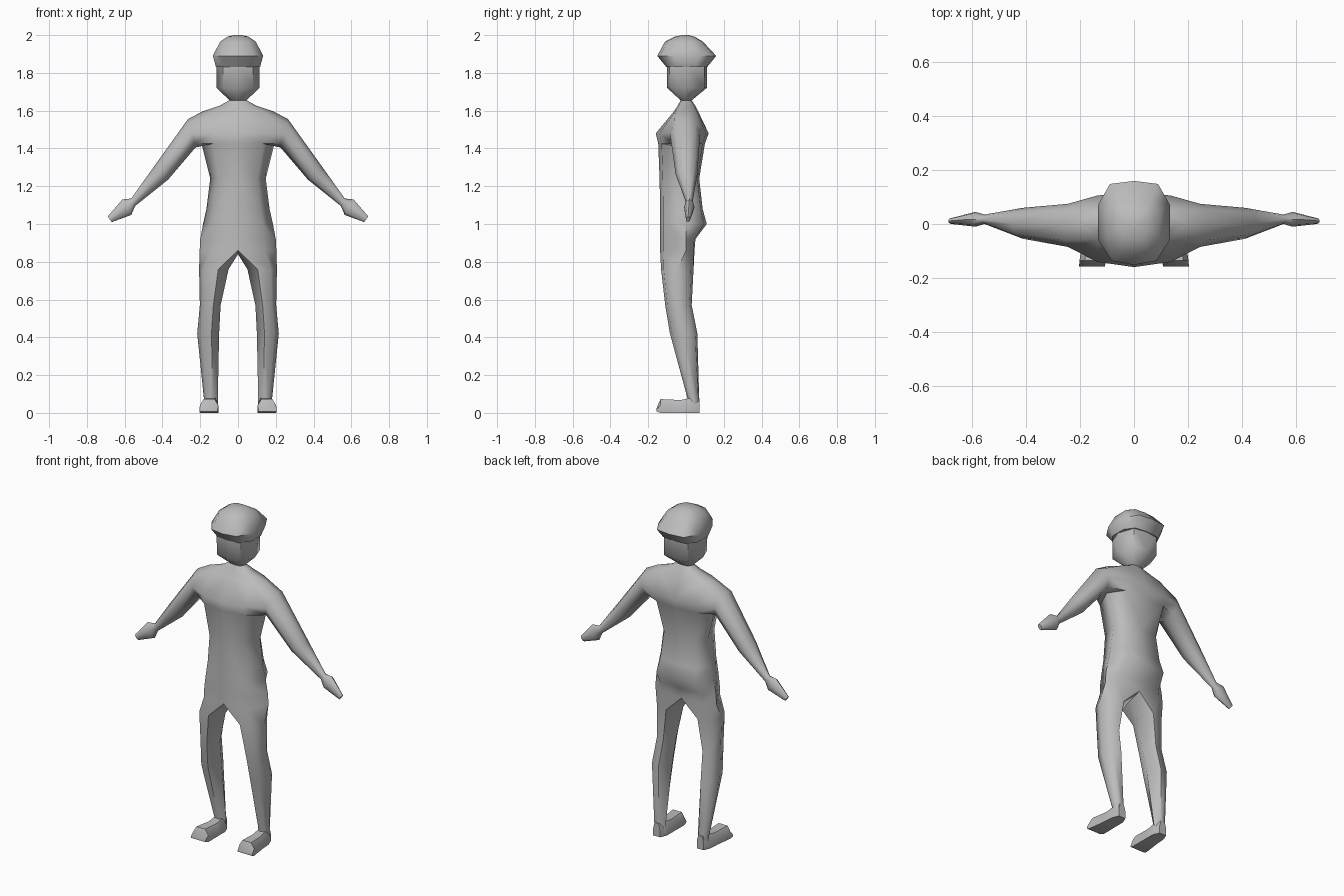
import bpy, bmesh, math
from mathutils import Vector

if "Cube" in bpy.data.objects:
    bpy.data.objects.remove(bpy.data.objects["Cube"])

grey = bpy.data.materials.new("plain grey")
grey.diffuse_color = (0.5, 0.5, 0.5, 1)
grey.use_nodes = True
grey.node_tree.nodes["Principled BSDF"].inputs["Base Color"].default_value = grey.diffuse_color


def finish(bm, name, angle):
    """Mirror the half mesh across x = 0 and turn it into a smooth object."""
    loose = [v for v in bm.verts if not v.link_faces]
    bmesh.ops.delete(bm, geom=loose, context='VERTS')
    bmesh.ops.mirror(bm, geom=bm.verts[:] + bm.edges[:] + bm.faces[:],
                     axis='X', merge_dist=0.0005)
    bmesh.ops.recalc_face_normals(bm, faces=bm.faces[:])
    me = bpy.data.meshes.new(name)
    bm.to_mesh(me)
    bm.free()
    me.materials.append(grey)
    ob = bpy.data.objects.new(name, me)
    bpy.context.collection.objects.link(ob)
    bpy.ops.object.select_all(action='DESELECT')
    ob.select_set(True)
    bpy.context.view_layer.objects.active = ob
    bpy.ops.object.shade_smooth_by_angle(angle=math.radians(angle))


def arc(bm, level, shape):
    """Half ring from front centre to back centre; shape is in unit x, y."""
    z, w, f, b = level
    return [bm.verts.new((u * w, -f * v if v < 0 else b * v, z)) for u, v in shape]


def bridge(bm, a, b, closed=False, skip=()):
    n = len(a)
    for i in range(n if closed else n - 1):
        if i not in skip:
            j = (i + 1) % n
            bm.faces.new((a[i], a[j], b[j], b[i]))


# Body: head, neck and torso as (z, half width, front y, back y)
levels = [(1.85, .115, -.10, .11), (1.72, .113, -.10, .11), (1.655, .045, -.028, .03),
          (1.625, .10, -.045, .05), (1.595, .19, -.065, .065), (1.48, .195, -.16, .12),
          (1.425, .193, -.147, .10), (1.24, .147, -.14, .07), (1.08, .167, -.137, .088),
          (1.0, .185, -.137, .11), (.92, .2, -.137, .05), (.86, .203, -.137, .045)]
half = [(0, -1), (.7, -.88), (1, 0), (.7, .88), (0, 1)]
bm = bmesh.new()
rows = [arc(bm, l, half) for l in levels]
for k in range(len(rows) - 1):
    bridge(bm, rows[k], rows[k + 1], skip=(1, 2) if k in (4, 5) else ())
bm.faces.new(rows[0])

# Arms: grow out of the shoulder socket as (top xz, bottom xz, front y, back y)
t, m, l = rows[4], rows[5], rows[6]
ring = [t[2], t[1], m[1], l[1], l[2], l[3], m[3], t[3]]
arm = [((.265, 1.555), (.225, 1.405), -.085, .075),
       ((.455, 1.29), (.37, 1.235), -.055, .06),
       ((.565, 1.135), (.545, 1.095), 0, .035),
       ((.612, 1.13), (.565, 1.048), -.01, .045),
       ((.69, 1.04), (.668, 1.01), 0, .022)]
for top, bot, f, b in arm:
    hi, lo = Vector((top[0], 0, top[1])), Vector((bot[0], 0, bot[1]))
    new = []
    for i in range(8):
        a = i * math.pi / 4
        p = (hi + lo) / 2 + (hi - lo) / 2 * math.cos(a)
        p.y = (f + b) / 2 - (b - f) / 2 * math.sin(a)
        new.append(bm.verts.new(p))
    bridge(bm, ring, new, closed=True)
    ring = new
bm.faces.new(ring)

# Legs: hip half ring plus a crotch point, as (z, inner x, outer x, front y, back y)
ring = rows[-1] + [bm.verts.new((0, -.045, .84))]
leg_shape = [(.35, 0), (.8, .08), (1, .5), (.8, .92), (.35, 1), (0, .5)]
for z, x0, x1, f, b in [(.76, .05, .206, -.132, .04), (.57, .092, .202, -.11, .03),
                        (.42, .1, .216, -.085, .06), (.07, .107, .18, .01, .07),
                        (.02, .107, .18, .012, .069)]:
    new = [bm.verts.new((x0 + (x1 - x0) * u, f + (b - f) * v, z)) for u, v in leg_shape]
    bridge(bm, ring, new, closed=True)
    ring = new
bm.faces.new(ring)
finish(bm, "body", 60)

# Cap: wide band narrowing to a small crown
cap_levels = [(1.832, .117, -.105, .113), (1.89, .133, -.152, .16),
              (1.965, .095, -.112, .09), (1.992, .055, -.06, .045), (2.0, .02, -.02, .015)]
cap_shape = [(0, -1), (.62, -.9), (1, -.4), (1, .45), (.67, .93), (0, 1)]
bm = bmesh.new()
rows = [arc(bm, l, cap_shape) for l in cap_levels]
for a, b in zip(rows, rows[1:]):
    bridge(bm, a, b)
bm.faces.new(rows[0])
bm.faces.new(rows[-1])
finish(bm, "cap", 50)

# Feet: sections from heel to toe as (y, inner x, outer x, bottom z, top z)
bm = bmesh.new()
ring = None
for y, x0, x1, z0, z1 in [(.072, .122, .168, 0, .08), (.03, .105, .184, 0, .08),
                          (-.03, .105, .188, 0, .068), (-.135, .104, .202, 0, .073),
                          (-.157, .108, .204, .008, .022)]:
    c, s = (x1 - x0) * .2, (z1 - z0) * .55
    new = [bm.verts.new((x, y, z)) for x, z in
           [(x0, z0), (x1, z0), (x1, z0 + s), (x1 - c, z1), (x0 + c, z1), (x0, z0 + s)]]
    if ring:
        bridge(bm, ring, new, closed=True)
    else:
        bm.faces.new(new)
    ring = new
bm.faces.new(ring)
finish(bm, "feet", 45)
